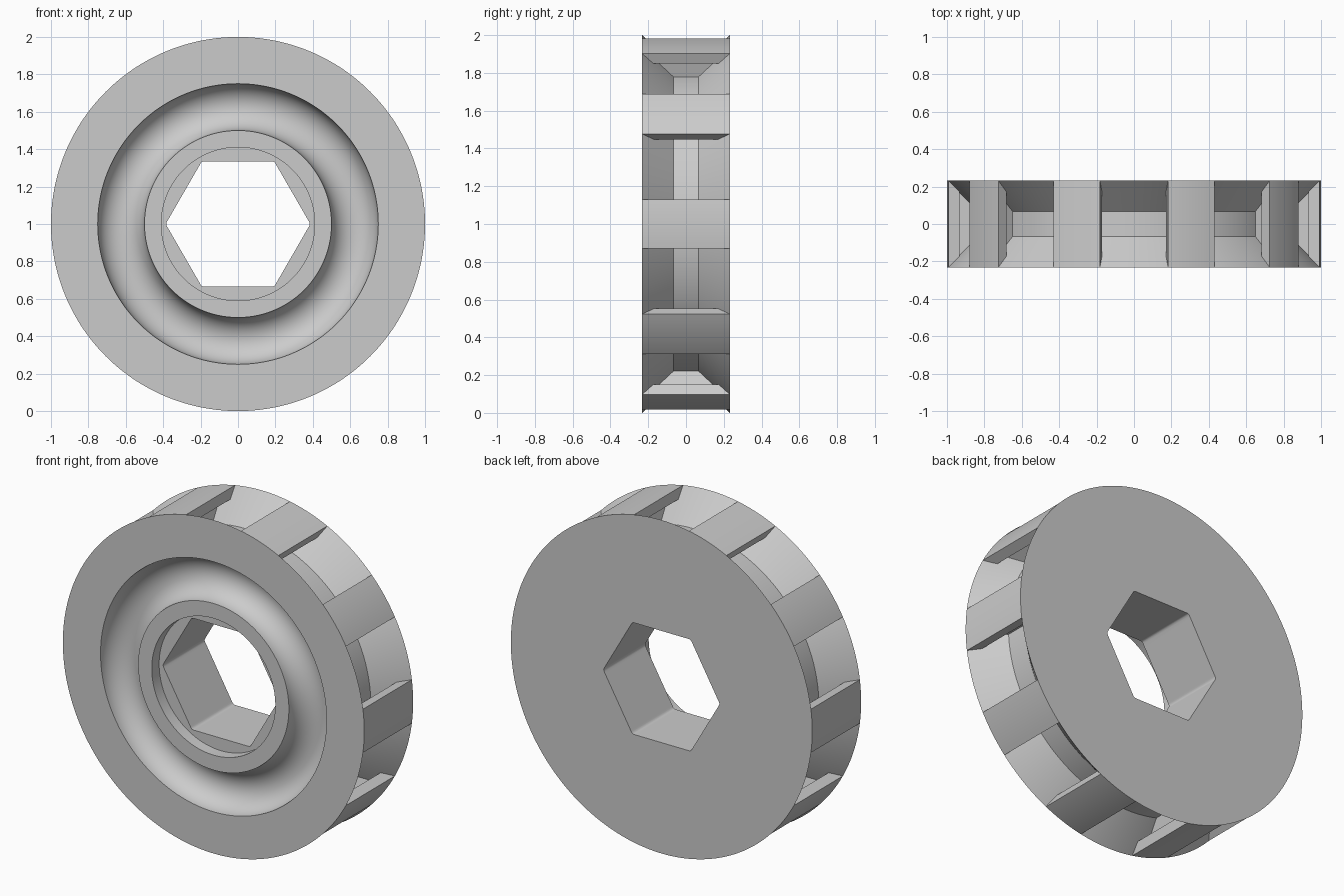
import bpy, bmesh
from math import radians, sin, cos, pi

if "Cube" in bpy.data.objects:
    bpy.data.objects.remove(bpy.data.objects["Cube"])

HALF = 0.232          # half thickness of the wheel
FLOOR_R = 0.835       # radius of the rim channel floor
FLOOR_Y = HALF - (1 - FLOOR_R)
STEP = 1.5            # degrees per facet, so every part shares the same edges
COUNT = 10            # tread plates around the rim

grey = bpy.data.materials.new("light_grey")
grey.use_nodes = True
grey.diffuse_color = (0.6, 0.6, 0.6, 1)
grey.node_tree.nodes["Principled BSDF"].inputs["Base Color"].default_value = (0.6, 0.6, 0.6, 1)


def add_object(name, mesh, turn=0):
    ob = bpy.data.objects.new(name, mesh)
    bpy.context.collection.objects.link(ob)
    ob.location.z = 1
    ob.rotation_euler.y = turn
    return ob


def select_only(ob):
    bpy.ops.object.select_all(action='DESELECT')
    bpy.context.view_layer.objects.active = ob
    ob.select_set(True)


def finish(bm, name):
    bmesh.ops.recalc_face_normals(bm, faces=bm.faces)
    mesh = bpy.data.meshes.new(name)
    bm.to_mesh(mesh)
    bm.free()
    mesh.materials.append(grey)
    return mesh


def sweep(name, profile, start, end):
    """Turn a closed profile of (radius, y) points about the y axis."""
    bm = bmesh.new()
    steps = round((end - start) / STEP)
    full = end - start == 360
    # Points on the axis are shared by all rings
    hubs = {j: bm.verts.new((0, y, 0)) for j, (r, y) in enumerate(profile) if r == 0}
    rings = []
    for i in range(steps if full else steps + 1):
        a = radians(start + i * STEP)
        rings.append([hubs[j] if j in hubs else bm.verts.new((r * cos(a), y, r * sin(a)))
                      for j, (r, y) in enumerate(profile)])
    n = len(profile)
    for i in range(steps):
        a, b = rings[i], rings[(i + 1) % len(rings)]
        for j in range(n):
            k = (j + 1) % n
            corners = list(dict.fromkeys((a[j], a[k], b[k], b[j])))
            if len(corners) > 2:
                bm.faces.new(corners)
    if not full:
        bm.faces.new(rings[0])
        bm.faces.new(rings[-1])
    return finish(bm, name)


# Wheel body: hub recess, rounded front groove, and rim channel
front = -HALF
arc = [(0.625 - 0.125 * cos(pi * i / 24), front + 0.125 * sin(pi * i / 24)) for i in range(25)]
profile = [(0, front + 0.07), (0.41, front + 0.07), (0.41, front)] + arc + [
    (1, front), (FLOOR_R, -FLOOR_Y), (FLOOR_R, FLOOR_Y), (1, HALF), (0, HALF)]
body = add_object("wheel_body", sweep("wheel_body", profile, 0, 360))

# Hexagonal axle hole with slightly rounded corners
bm = bmesh.new()
fillet, flat = 0.02, 0.335
centre = (flat - fillet) / cos(pi / 6)
outline = []
for k in range(6):
    corner = k * pi / 3
    for s in range(5):
        a = corner + (s / 4 - 0.5) * pi / 3
        outline.append((centre * cos(corner) + fillet * cos(a),
                        centre * sin(corner) + fillet * sin(a)))
near = bm.faces.new([bm.verts.new((x, -0.5, z)) for x, z in outline])
ext = bmesh.ops.extrude_face_region(bm, geom=[near], use_keep_orig=True)
bmesh.ops.translate(bm, verts=[g for g in ext["geom"] if isinstance(g, bmesh.types.BMVert)], vec=(0, 1, 0))
cutter = add_object("axle_cutter", finish(bm, "axle_cutter"))
cutter.hide_render = True

cut = body.modifiers.new("axle_hole", 'BOOLEAN')
cut.operation = 'DIFFERENCE'
cut.solver = 'EXACT'
cut.object = cutter
select_only(body)
bpy.ops.object.modifier_apply(modifier=cut.name)
bpy.data.objects.remove(cutter)

# Tread plates on narrower webs, filling the channel at even spacing
INNER = 0.94
inner_y = HALF - (1 - INNER)
plate = sweep("tread_plate", [(1, -HALF), (1, HALF), (INNER, inner_y), (INNER, -inner_y)], -7.5, 7.5)
web = sweep("tread_web", [(INNER, -inner_y), (INNER, inner_y), (FLOOR_R, FLOOR_Y), (FLOOR_R, -FLOOR_Y)], -3, 3)
parts = [body]
for i in range(COUNT):
    turn = 2 * pi * i / COUNT
    parts.append(add_object(f"tread_plate_{i + 1}", plate, turn))
    parts.append(add_object(f"tread_web_{i + 1}", web, turn))

# Smooth the round surfaces, keep the edges crisp; plates and webs share meshes
for ob in parts[:3]:
    select_only(ob)
    bpy.ops.object.shade_smooth_by_angle(angle=radians(30))
